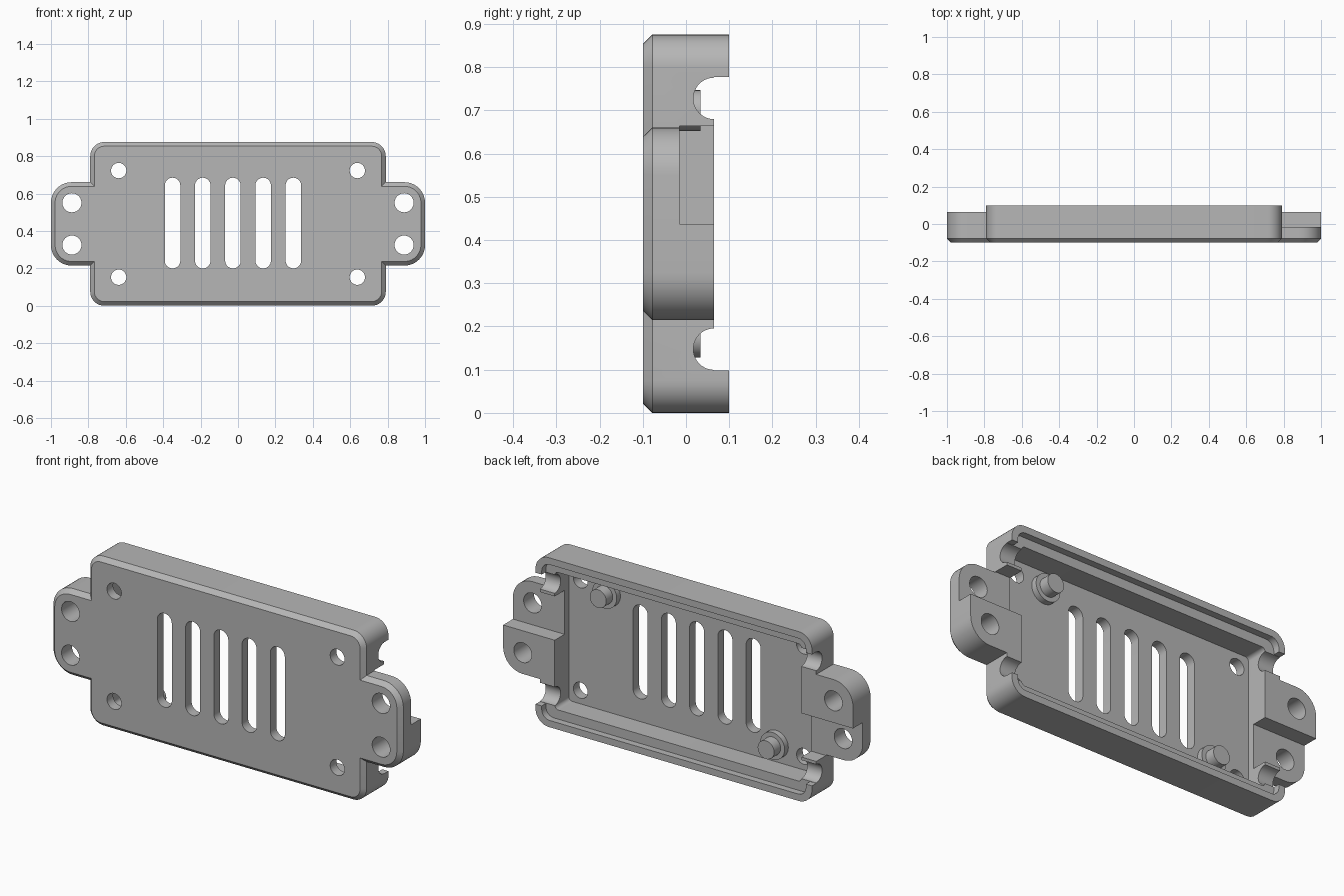
import bpy, bmesh, math
from math import radians

if "Cube" in bpy.data.objects:
    bpy.data.objects.remove(bpy.data.objects["Cube"])

grey = bpy.data.materials.new("plain grey")
grey.use_nodes = True
COLOUR = (0.47, 0.47, 0.47, 1)
grey.diffuse_color = COLOUR
grey.node_tree.nodes["Principled BSDF"].inputs["Base Color"].default_value = COLOUR

MID = 0.4375      # height of the centre line
FLOOR = -0.05     # inner face of the front plate
LEDGE = 0.065     # height of the end walls and ears


def outline(cx, cz, w, h, r, steps=10):
    """Rounded rectangle in the xz plane."""
    pts = []
    for k, (sx, sz) in enumerate([(1, 1), (-1, 1), (-1, -1), (1, -1)]):
        for i in range(steps + 1):
            a = radians(90 * (k + i / steps))
            pts.append((cx + sx * (w / 2 - r) + r * math.cos(a),
                        cz + sz * (h / 2 - r) + r * math.sin(a)))
    return pts


def loft(name, sections):
    """Solid through outlines placed at increasing y."""
    bm = bmesh.new()
    rings = [[bm.verts.new((x, y, z)) for x, z in pts] for y, pts in sections]
    n = len(rings[0])
    for a, b in zip(rings, rings[1:]):
        for i in range(n):
            j = (i + 1) % n
            bm.faces.new((a[i], a[j], b[j], b[i]))
    bm.faces.new(rings[0])
    bm.faces.new(rings[-1])
    bmesh.ops.remove_doubles(bm, verts=bm.verts, dist=1e-5)
    bmesh.ops.recalc_face_normals(bm, faces=bm.faces)
    mesh = bpy.data.meshes.new(name)
    bm.to_mesh(mesh)
    bm.free()
    mesh.materials.append(grey)
    ob = bpy.data.objects.new(name, mesh)
    bpy.context.collection.objects.link(ob)
    return ob


def chamfered(name, w, h, r, back, c=0.022):
    return loft(name, [(-0.1, outline(0, MID, w - 2 * c, h - 2 * c, r - c)),
                       (-0.1 + c, outline(0, MID, w, h, r)),
                       (back, outline(0, MID, w, h, r))])


def prism(cx, cz, w, h, r, y0, y1=0.3):
    pts = outline(cx, cz, w, h, r)
    return loft("cutter", [(y0, pts), (y1, pts)])


def box(x0, x1, y0, y1, z0, z1):
    pts = [(x0, z0), (x1, z0), (x1, z1), (x0, z1)]
    return loft("cutter", [(y0, pts), (y1, pts)])


def activate(ob):
    bpy.ops.object.select_all(action='DESELECT')
    ob.select_set(True)
    bpy.context.view_layer.objects.active = ob


def combine(ob, other, operation='DIFFERENCE'):
    mod = ob.modifiers.new("bool", 'BOOLEAN')
    mod.operation, mod.solver, mod.object = operation, 'EXACT', other
    activate(ob)
    bpy.ops.object.modifier_apply(modifier=mod.name)
    bpy.data.objects.remove(other)


# Shell and mounting ears
shell = chamfered("case_shell", 1.58, 0.875, 0.075, 0.1)
combine(shell, chamfered("ears", 2.0, 0.446, 0.11, 0.09), 'UNION')

# Cavity, rim ledge, and lowered end walls
combine(shell, prism(0, MID, 1.41, 0.71, 0.02, FLOOR))
combine(shell, prism(0, MID, 1.51, 0.805, 0.045, LEDGE))
combine(shell, box(-1.2, 1.2, LEDGE, 0.3, 0.098, 0.777))

# Round cable notches through both end walls
for side in (-1, 1):
    notch = prism(0, 0, 0.096, 0.096, 0.048, -1.2, 1.2)
    notch.data.transform(notch.matrix_world)
    for v in notch.data.vertices:
        x, y, z = v.co
        v.co = (y, LEDGE + x, MID + side * 0.29 + z)
    bm = bmesh.new()
    bm.from_mesh(notch.data)
    bmesh.ops.recalc_face_normals(bm, faces=bm.faces)
    bm.to_mesh(notch.data)
    bm.free()
    combine(shell, notch)

# Half-height interlocking steps, opposite on the two ears
combine(shell, box(0.66, 1.2, -0.015, 0.3, MID, 0.664))
combine(shell, box(-1.2, -0.66, -0.015, 0.3, 0.211, MID))

# Screw holes in the plate and the ears
for sx in (-1, 1):
    for sz in (-1, 1):
        combine(shell, prism(sx * 0.638, MID + sz * 0.285, 0.082, 0.082, 0.041, -0.3))
        combine(shell, prism(sx * 0.888, MID + sz * 0.113, 0.102, 0.102, 0.051, -0.3))

# Vent slots
for i in range(5):
    combine(shell, prism(-0.35 + i * 0.1615, 0.442, 0.083, 0.485, 0.0415, -0.3))

# Locating pins with collars
pins = []
for side, name in ((1, "left_pin"), (-1, "right_pin")):
    x, z = side * 0.48, MID + side * 0.262
    collar = outline(x, z, 0.14, 0.14, 0.07)
    pin = outline(x, z, 0.094, 0.094, 0.047)
    pins.append(loft(name, [(FLOOR - 0.01, collar), (-0.02, collar),
                            (-0.02, pin), (0.033, pin)]))

for ob in [shell] + pins:
    activate(ob)
    bpy.ops.object.shade_smooth_by_angle(angle=radians(30))
